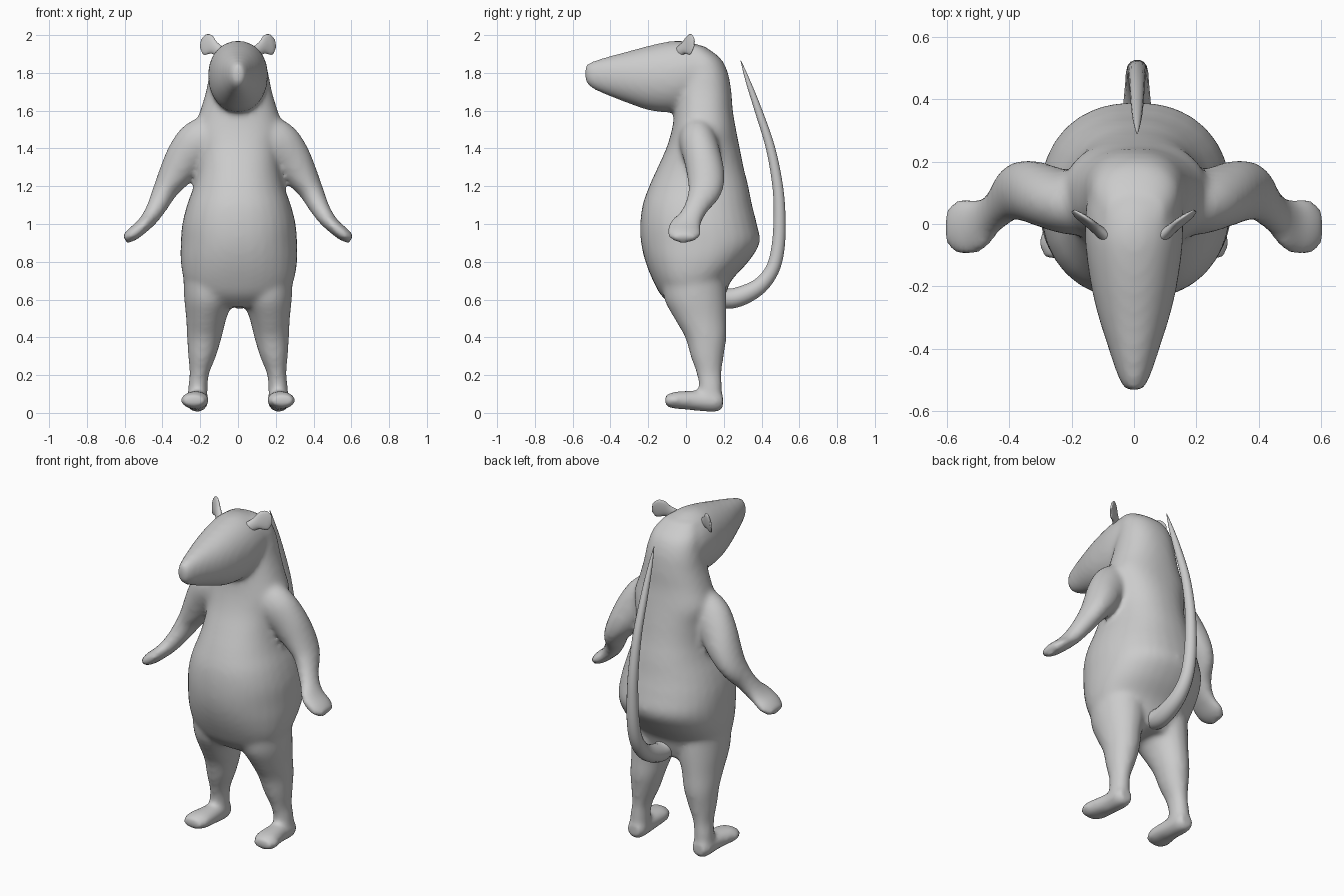
import bpy, bmesh, math
from mathutils import Vector

grey = bpy.data.materials.new("plain_grey")
grey.diffuse_color = (0.6, 0.6, 0.6, 1)


def spline(rows, steps=4):
    """Catmull-Rom interpolation of rows of numbers."""
    out = []
    for i in range(len(rows) - 1):
        p = [rows[max(i - 1, 0)], rows[i], rows[i + 1], rows[min(i + 2, len(rows) - 1)]]
        for s in range(steps):
            t = s / steps
            out.append([0.5 * (2 * b + (c - a) * t + (2 * a - 5 * b + 4 * c - d) * t * t
                               + (3 * b - a - 3 * c + d) * t ** 3) for a, b, c, d in zip(*p)])
    return out + [list(rows[-1])]


def loft(bm, rows, side, axis=None, power=2.0, sides=24, mirror=1):
    """Skin rounded sections (x, y, z, half width along side, other half width)."""
    rows = spline(rows)
    rings = []
    for i, (x, y, z, a, b) in enumerate(rows):
        ends = rows[max(i - 1, 0)], rows[min(i + 1, len(rows) - 1)]
        t = Vector(axis) if axis else (Vector(ends[1][:3]) - Vector(ends[0][:3])).normalized()
        u = Vector(side)
        u = (u - t * u.dot(t)).normalized()
        v = t.cross(u)
        ring = []
        for k in range(sides):
            ang = 2 * math.pi * k / sides
            c, s = math.cos(ang), math.sin(ang)
            p = Vector((x, y, z))
            p += u * math.copysign(abs(c) ** (2 / power), c) * max(a, 0.002)
            p += v * math.copysign(abs(s) ** (2 / power), s) * max(b, 0.002)
            ring.append(bm.verts.new((p.x * mirror, p.y, p.z)))
        rings.append(ring)
    for r, q in zip(rings, rings[1:]):
        for k in range(sides):
            n = (k + 1) % sides
            bm.faces.new((r[k], r[n], q[n], q[k]))
    bm.faces.new(rings[0][::-1])
    bm.faces.new(rings[-1])


def finish(bm, name):
    bmesh.ops.recalc_face_normals(bm, faces=bm.faces)
    for f in bm.faces:
        f.smooth = True
    me = bpy.data.meshes.new(name)
    bm.to_mesh(me)
    bm.free()
    me.materials.append(grey)
    ob = bpy.data.objects.new(name, me)
    bpy.context.collection.objects.link(ob)
    return ob


body = bmesh.new()

# torso and neck: z, front y, back y, half width
torso = [(0.56, -0.06, 0.19, 0.17), (0.62, -0.13, 0.21, 0.25), (0.70, -0.175, 0.24, 0.29),
         (0.80, -0.215, 0.33, 0.308), (0.90, -0.238, 0.39, 0.308), (1.00, -0.242, 0.375, 0.30),
         (1.10, -0.23, 0.35, 0.275), (1.20, -0.195, 0.33, 0.24), (1.30, -0.15, 0.305, 0.22),
         (1.40, -0.105, 0.285, 0.22), (1.50, -0.075, 0.265, 0.235), (1.60, -0.06, 0.248, 0.205),
         (1.70, -0.05, 0.24, 0.175), (1.80, -0.03, 0.222, 0.155), (1.88, -0.03, 0.18, 0.135),
         (1.945, -0.03, 0.09, 0.09)]
loft(body, [(0.005, (f + b) / 2, z, w, (b - f) / 2) for z, f, b, w in torso],
     (1, 0, 0), (0, 0, 1), 2.25, 32)

# head and snout: y, bottom z, top z, half width
head = [(-0.535, 1.765, 1.835, 0.018), (-0.515, 1.73, 1.853, 0.04), (-0.46, 1.70, 1.872, 0.062),
        (-0.40, 1.675, 1.89, 0.082), (-0.30, 1.637, 1.916, 0.114), (-0.20, 1.603, 1.943, 0.138),
        (-0.10, 1.59, 1.965, 0.153), (-0.03, 1.60, 1.97, 0.158), (0.05, 1.64, 1.955, 0.155),
        (0.14, 1.68, 1.91, 0.14)]
loft(body, [(0, y, (lo + hi) / 2, w, (hi - lo) / 2) for y, lo, hi, w in head],
     (1, 0, 0), (0, 1, 0), 2.1, 28)

# limbs, mirrored left and right
arm = [(0.10, 0.06, 1.46, 0.10, 0.13), (0.20, 0.065, 1.43, 0.10, 0.125),
       (0.27, 0.085, 1.36, 0.10, 0.11), (0.335, 0.105, 1.26, 0.10, 0.088),
       (0.385, 0.10, 1.18, 0.09, 0.066), (0.425, 0.06, 1.10, 0.066, 0.054),
       (0.465, 0.025, 1.035, 0.065, 0.045), (0.51, -0.005, 0.985, 0.088, 0.038),
       (0.56, -0.01, 0.945, 0.09, 0.036), (0.60, -0.01, 0.918, 0.06, 0.024)]
leg = [(0.15, 0.04, 0.72, 0.14, 0.17), (0.155, 0.05, 0.60, 0.13, 0.165),
       (0.168, 0.076, 0.50, 0.107, 0.138), (0.178, 0.105, 0.40, 0.092, 0.11),
       (0.19, 0.112, 0.30, 0.074, 0.088), (0.204, 0.122, 0.21, 0.052, 0.067),
       (0.212, 0.13, 0.14, 0.052, 0.062), (0.216, 0.13, 0.04, 0.055, 0.06)]
foot = [(0.216, 0.195, 0.06, 0.04, 0.04), (0.216, 0.16, 0.062, 0.056, 0.058),
        (0.216, 0.08, 0.064, 0.058, 0.056), (0.222, 0.0, 0.067, 0.068, 0.05),
        (0.23, -0.06, 0.067, 0.075, 0.045), (0.236, -0.11, 0.065, 0.055, 0.03)]
for m in (1, -1):
    loft(body, arm, (0, 1, 0), mirror=m)
    loft(body, leg, (1, 0, 0), (0, 0, 1), mirror=m)
    loft(body, foot, (1, 0, 0), (0, 1, 0), mirror=m)

# blend torso, head and limbs into one skin
skin = finish(body, "body")
rm = skin.modifiers.new("merge", 'REMESH')
rm.mode = 'VOXEL'
rm.voxel_size = 0.015
rm.use_smooth_shade = True
sm = skin.modifiers.new("soften", 'SMOOTH')
sm.factor = 0.5
sm.iterations = 9

# tail
bm = bmesh.new()
tail = [(0.14, 0.63, 0.06), (0.22, 0.605, 0.055), (0.30, 0.622, 0.052), (0.39, 0.672, 0.044),
        (0.455, 0.755, 0.038), (0.485, 0.86, 0.036), (0.495, 1.0, 0.033), (0.488, 1.18, 0.029),
        (0.448, 1.40, 0.025), (0.38, 1.61, 0.02), (0.33, 1.75, 0.013), (0.29, 1.865, 0.002)]
loft(bm, [(0.01, y, z, r, r) for y, z, r in tail], (1, 0, 0), sides=14)
finish(bm, "tail")

# thin flared ears
ear = [(0.085, -0.045, 1.905, 0.03, 0.02), (0.125, -0.012, 1.932, 0.034, 0.016),
       (0.155, 0.012, 1.947, 0.054, 0.013), (0.178, 0.028, 1.953, 0.052, 0.010),
       (0.196, 0.042, 1.955, 0.025, 0.005)]
for m, name in ((1, "right_ear"), (-1, "left_ear")):
    bm = bmesh.new()
    loft(bm, ear, (-0.25, 0, 1), sides=16, mirror=m)
    finish(bm, name)
